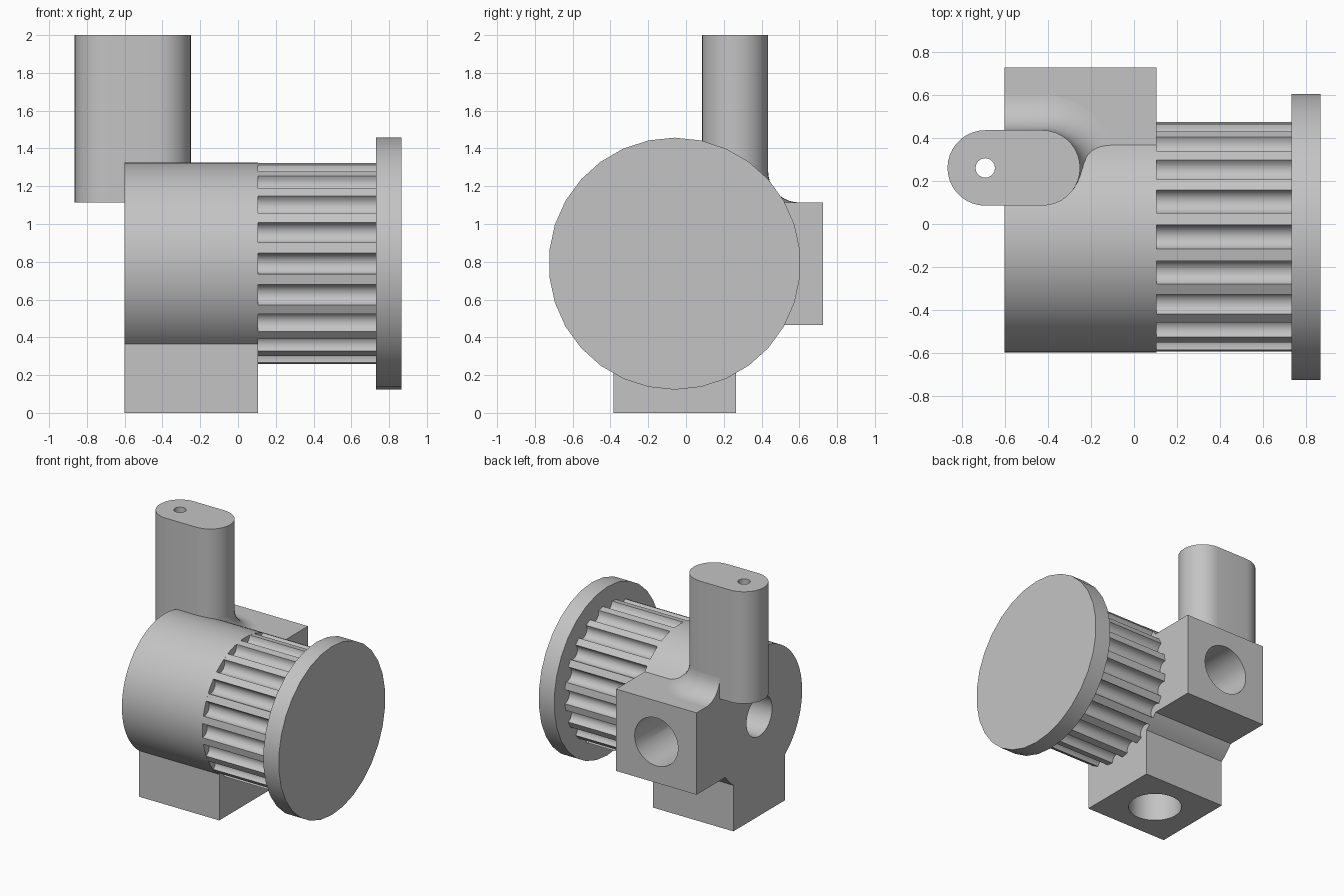
import bpy, bmesh
from math import sin, cos, pi, radians, asin, degrees

if "Cube" in bpy.data.objects:
    bpy.data.objects.remove(bpy.data.objects["Cube"])

CY, CZ, R = -0.06, 0.79, 0.535      # axis and radius of the round body
X0, X1, X2, X3 = -0.6, 0.105, 0.73, 0.865
BX = (X0 + X1) / 2                  # port centre along x
H = 0.324                           # half height of the port blocks
TOP = CZ + H

grey = bpy.data.materials.new("plain_grey")
grey.diffuse_color = (0.55, 0.55, 0.55, 1)
grey.use_nodes = True
grey.node_tree.nodes["Principled BSDF"].inputs["Base Color"].default_value = grey.diffuse_color


def loft(name, rings, clip_x=None):
    """Closed solid through rings of equal point count."""
    bm = bmesh.new()
    loops = [[bm.verts.new(p) for p in ring] for ring in rings]
    n = len(loops[0])
    for a, b in zip(loops, loops[1:]):
        for i in range(n):
            j = (i + 1) % n
            bm.faces.new((a[i], a[j], b[j], b[i]))
    bm.faces.new(loops[0][::-1])
    bm.faces.new(loops[-1])
    if clip_x is not None:
        bmesh.ops.bisect_plane(bm, geom=bm.verts[:] + bm.edges[:] + bm.faces[:],
                               plane_co=(clip_x, 0, 0), plane_no=(-1, 0, 0), clear_outer=True)
        bmesh.ops.holes_fill(bm, edges=[e for e in bm.edges if e.is_boundary], sides=0)
    bmesh.ops.recalc_face_normals(bm, faces=bm.faces[:])
    me = bpy.data.meshes.new(name)
    bm.to_mesh(me)
    bm.free()
    me.materials.append(grey)
    ob = bpy.data.objects.new(name, me)
    bpy.context.collection.objects.link(ob)
    return ob


def prism_x(name, profile, xa, xb):
    return loft(name, [[(x, y, z) for y, z in profile] for x in (xa, xb)])


def arc(cy, cz, r, a0, a1, n):
    return [(cy + r * cos(radians(a0 + (a1 - a0) * i / n)),
             cz + r * sin(radians(a0 + (a1 - a0) * i / n))) for i in range(n + 1)]


def activate(ob):
    bpy.ops.object.select_all(action='DESELECT')
    ob.select_set(True)
    bpy.context.view_layer.objects.active = ob


def cut(ob, cutter):
    cutter.hide_render = True
    m = ob.modifiers.new("bore", 'BOOLEAN')
    m.operation, m.solver, m.object = 'DIFFERENCE', 'EXACT', cutter
    activate(ob)
    bpy.ops.object.modifier_apply(modifier=m.name)
    bpy.data.objects.remove(cutter)


def smooth(ob):
    activate(ob)
    bpy.ops.object.shade_smooth_by_angle(angle=radians(30))


# Round body with a rear and a bottom port block, as one profile
g = degrees(asin(H / R))
profile = arc(CY, CZ, R, g, 270 - g, 44) + [(CY - H, 0), (CY + H, 0)]
profile += arc(CY, CZ, R, 270 + g, 360 - g, 4) + [(0.725, CZ - H), (0.725, TOP)]
body = prism_x("valve_body", profile, X0, X1)

# Bores: bottom, rear and left end
circle = arc(0, 0, 0.19, 0, 360, 40)[:-1]
cut(body, loft("bottom_bore", [[(BX + u, CY + v, z) for u, v in circle] for z in (-0.1, 0.95)]))
cut(body, loft("rear_bore", [[(BX + u, y, CZ + v) for u, v in circle] for y in (-0.05, 0.9)]))
cut(body, prism_x("end_bore", arc(CY, CZ, 0.16, 0, 360, 36)[:-1], -0.8, -0.2))
smooth(body)

# Grip with 20 scalloped grooves
grip = []
for i in range(20):
    a = i * 18
    gy, gz = CY + R * cos(radians(6)) * cos(radians(a)), CZ + R * cos(radians(6)) * sin(radians(a))
    grip += arc(gy, gz, R * sin(radians(6)), a + 270, a + 90, 8)
smooth(prism_x("grip", grip, X1, X2))

# End flange
smooth(prism_x("flange", arc(CY, CZ, 0.667, 90, 450, 30)[:-1], X2, X3))


# Upright post with rounded ends and a small through hole
def stadium(z, d=0.0):
    r, y = 0.175 + d, 0.26
    return [(px, py, z) for px, py in
            arc(-0.425, y, r, -90, 90, 18) + arc(-0.69, y, r, 90, 270, 18)]


post = loft("post", [stadium(TOP), stadium(2.0)])
hole = arc(-0.69, 0.26, 0.045, 0, 360, 24)[:-1]
cut(post, loft("post_hole", [[(x, y, z) for x, y in hole] for z in (1.0, 2.1)]))
smooth(post)

# Concave fillet blending the post into the rear block
F = 0.165
steps = [i * pi / 20 for i in range(11)]
smooth(loft("post_fillet", [stadium(TOP + F * (1 - cos(t)), F * (1 - sin(t))) for t in steps], X0))
